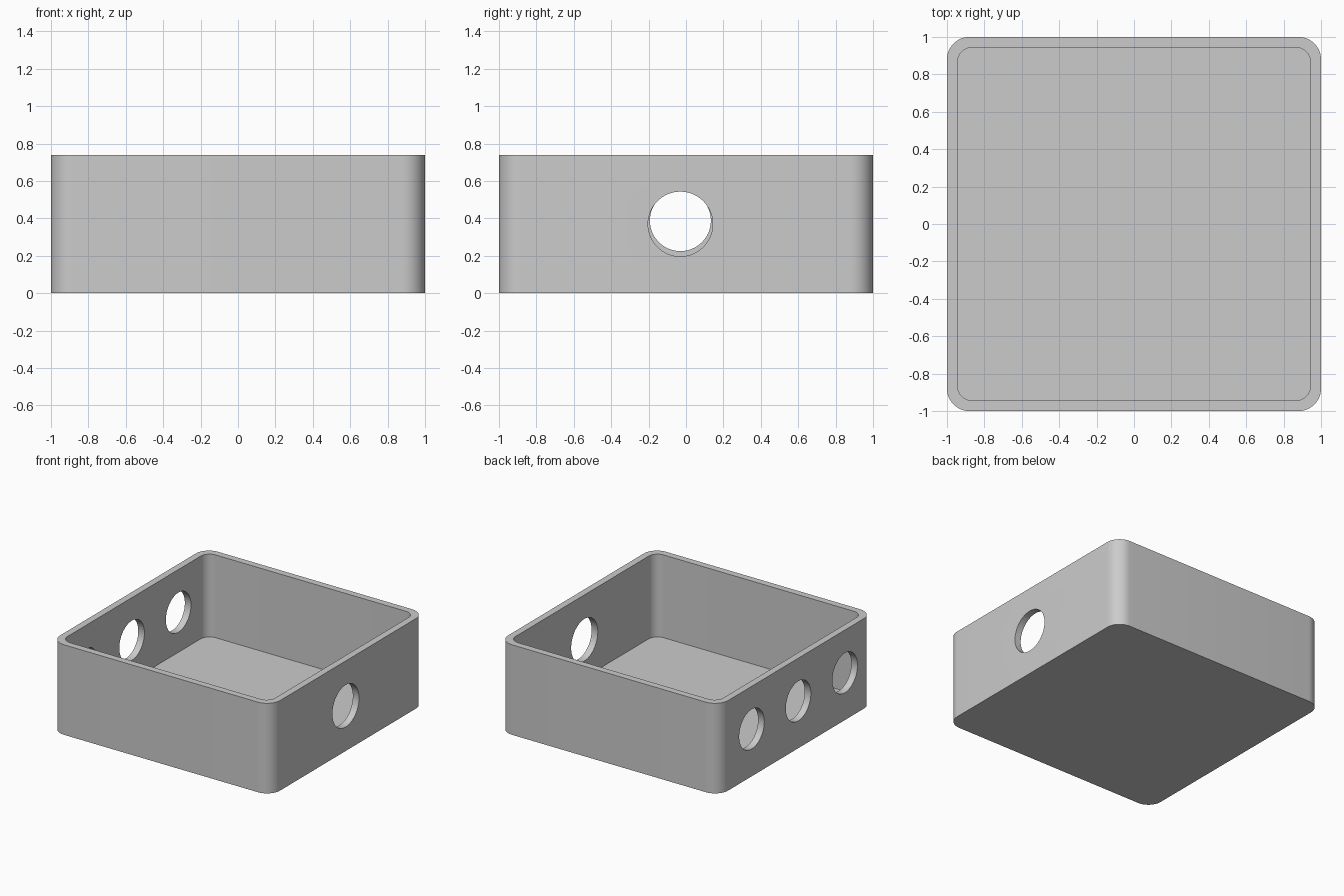
import bpy
import bmesh
from math import cos, sin, pi, radians
from mathutils import Matrix

HEIGHT, WALL, FLOOR = 0.74, 0.056, 0.06

cube = bpy.data.objects.get("Cube")
if cube:
    bpy.data.objects.remove(cube, do_unlink=True)

grey = bpy.data.materials.new("plain_grey")
grey.use_nodes = True
colour = (0.6, 0.6, 0.6, 1)
grey.diffuse_color = colour
grey.node_tree.nodes["Principled BSDF"].inputs["Base Color"].default_value = colour


def add_object(name, bm):
    bmesh.ops.recalc_face_normals(bm, faces=bm.faces)
    mesh = bpy.data.meshes.new(name)
    bm.to_mesh(mesh)
    bm.free()
    mesh.materials.append(grey)
    obj = bpy.data.objects.new(name, mesh)
    bpy.context.collection.objects.link(obj)
    return obj


def rounded_block(name, half, radius, bottom, top, steps=12):
    """Square prism with rounded vertical corners."""
    bm = bmesh.new()
    inner = half - radius
    outline = []
    for corner, (sx, sy) in enumerate([(1, 1), (-1, 1), (-1, -1), (1, -1)]):
        for i in range(steps + 1):
            a = (corner + i / steps) * pi / 2
            outline.append(bm.verts.new((sx * inner + radius * cos(a),
                                         sy * inner + radius * sin(a), bottom)))
    face = bm.faces.new(outline)
    result = bmesh.ops.extrude_face_region(bm, geom=[face])
    raised = [v for v in result["geom"] if isinstance(v, bmesh.types.BMVert)]
    bmesh.ops.translate(bm, verts=raised, vec=(0, 0, top - bottom))
    return add_object(name, bm)


def hole_cutter(name, x, y, z, radius):
    """Cylinder along x that passes through one side wall."""
    bm = bmesh.new()
    place = Matrix.Translation((x, y, z)) @ Matrix.Rotation(pi / 2, 4, "Y")
    bmesh.ops.create_cone(bm, cap_ends=True, segments=64, radius1=radius,
                          radius2=radius, depth=0.4, matrix=place)
    return add_object(name, bm)


# Open box and its cutters
box = rounded_block("open_box", 1, 0.12, 0, HEIGHT)
cutters = [rounded_block("cavity_cutter", 1 - WALL, 0.08, FLOOR, HEIGHT + 0.2)]

# One large hole in the left wall, a row of three in the right wall
cutters.append(hole_cutter("left_hole_cutter", 1, -0.03, 0.37, 0.173))
for i in (-1, 0, 1):
    cutters.append(hole_cutter("right_hole_cutter", -1, -0.03 + i * 0.605, 0.388, 0.163))

bpy.ops.object.select_all(action="DESELECT")
box.select_set(True)
bpy.context.view_layer.objects.active = box
for cutter in cutters:
    mod = box.modifiers.new(cutter.name, "BOOLEAN")
    mod.operation = "DIFFERENCE"
    mod.solver = "EXACT"
    mod.object = cutter
    bpy.ops.object.modifier_apply(modifier=mod.name)
for cutter in cutters:
    bpy.data.objects.remove(cutter, do_unlink=True)

bpy.ops.object.shade_smooth_by_angle(angle=radians(30))
